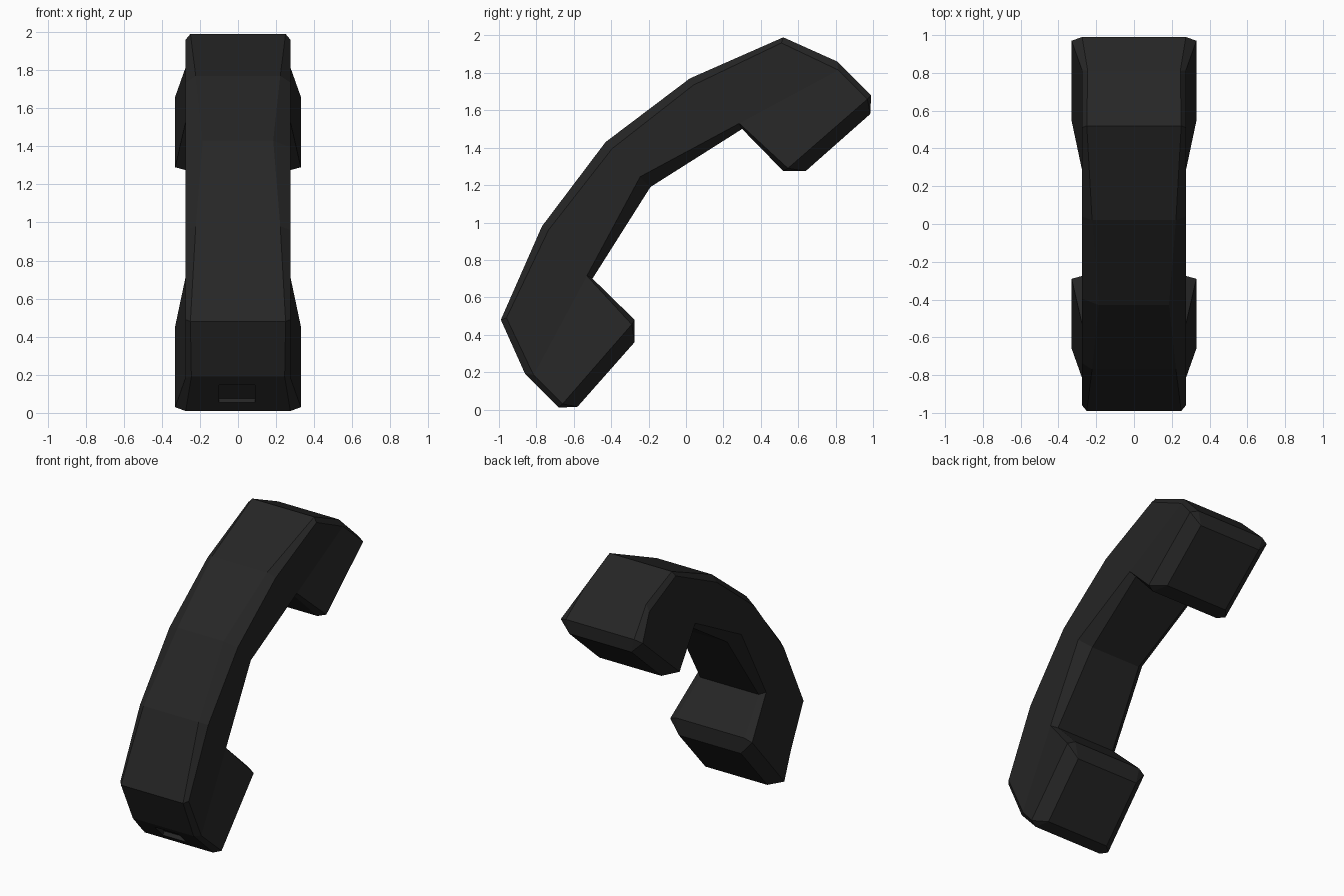
import bpy, bmesh, math

if "Cube" in bpy.data.objects:
    bpy.data.objects.remove(bpy.data.objects["Cube"])

black = bpy.data.materials.new("matte black")
black.diffuse_color = (0.019, 0.019, 0.019, 1)
black.use_nodes = True
black.node_tree.nodes["Principled BSDF"].inputs["Base Color"].default_value = black.diffuse_color

# Lower half of the handset outline: (y, z, half width), back spine -> cup -> inner grip
rim = [(-0.43, 1.43, 0.185), (-0.77, 0.98, 0.222), (-0.99, 0.48, 0.25), (-0.86, 0.19, 0.245),
       (-0.68, 0.01, 0.275), (-0.58, 0.015, 0.25), (-0.275, 0.36, 0.25), (-0.275, 0.48, 0.275),
       (-0.50, 0.70, 0.235), (-0.19, 1.19, 0.20)]
# Matching corners of the side panel
side = [(-0.395, 1.395, 0.275), (-0.735, 0.96, 0.275), (-0.96, 0.49, 0.275), (-0.815, 0.185, 0.275),
        (-0.66, 0.03, 0.33), (-0.29, 0.455, 0.33), (-0.53, 0.715, 0.275), (-0.245, 1.245, 0.275)]
side_of = [0, 1, 2, 3, 4, 4, 5, 5, 6, 7]
panels = [(0, 1, 6, 7), (1, 2, 3, 6), (3, 4, 5, 6)]

bm = bmesh.new()


def half(flip):
    """Build one end; the other is its reflection across the line y + z = 1."""
    def put(p, s):
        y, z, x = p
        return bm.verts.new((s * x, 1 - z, 1 - y) if flip else (s * x, y, z))
    r = {s: [put(p, s) for p in rim] for s in (-1, 1)}
    e = {s: [put(p, s) for p in side] for s in (-1, 1)}
    for i in range(len(rim) - 1):
        bm.faces.new((r[-1][i], r[1][i], r[1][i + 1], r[-1][i + 1]))
        for s in (-1, 1):   # chamfers between outline and side panel
            ring = [r[s][i], r[s][i + 1], e[s][side_of[i + 1]], e[s][side_of[i]]]
            bm.faces.new(list(dict.fromkeys(ring)))
    for s in (-1, 1):       # side panels
        for q in panels:
            bm.faces.new([e[s][k] for k in q])


half(False)
half(True)
bmesh.ops.remove_doubles(bm, verts=bm.verts, dist=0.002)
bmesh.ops.recalc_face_normals(bm, faces=bm.faces)
me = bpy.data.meshes.new("handset")
bm.to_mesh(me)
bm.free()
me.materials.append(black)
handset = bpy.data.objects.new("handset", me)
bpy.context.collection.objects.link(handset)

# Cable socket recess in the lower end
bpy.ops.mesh.primitive_cube_add(size=1, location=(-0.005, -0.77, 0.10), rotation=(math.radians(45), 0, 0))
cutter = bpy.context.object
cutter.name = "socket_cutter"
cutter.scale = (0.19, 0.06, 0.13)
cutter.rotation_euler = (math.radians(45), 0, 0)
cutter.data.materials.append(black)
cutter.hide_render = True
cutter.display_type = 'WIRE'
cut = handset.modifiers.new("socket", 'BOOLEAN')
cut.operation = 'DIFFERENCE'
cut.solver = 'EXACT'
cut.object = cutter
